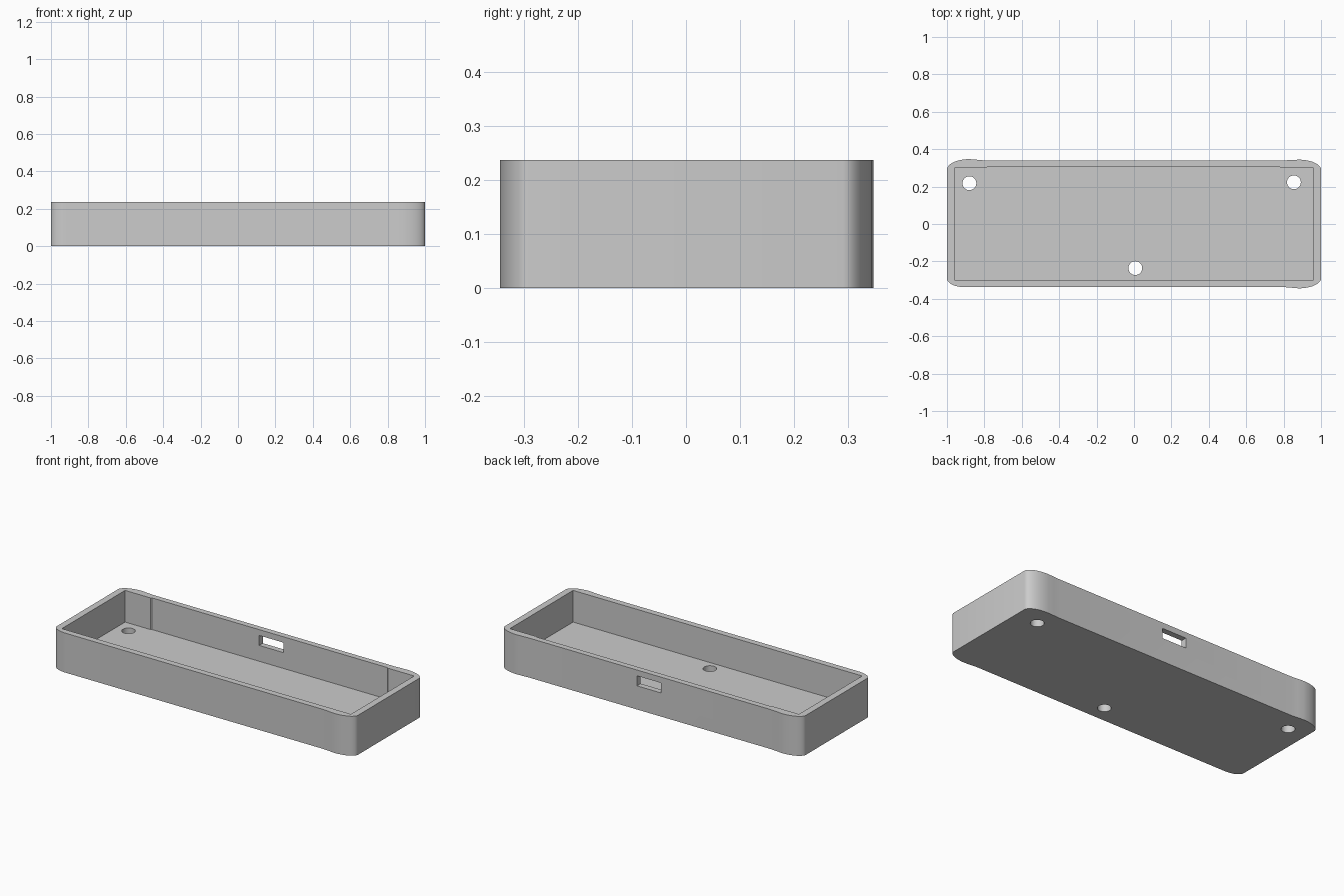
import bpy, bmesh
from math import sin, cos, pi, radians

if "Cube" in bpy.data.objects:
    bpy.data.objects.remove(bpy.data.objects["Cube"])

HEIGHT, FLOOR = 0.237, 0.047


def prism(name, outline, z0, z1):
    """Extrude a counter-clockwise xy outline from z0 to z1."""
    bm = bmesh.new()
    base = bm.faces.new([bm.verts.new((x, y, z0)) for x, y in outline])
    ext = bmesh.ops.extrude_face_region(bm, geom=[base])
    top = [v for v in ext["geom"] if isinstance(v, bmesh.types.BMVert)]
    bmesh.ops.translate(bm, verts=top, vec=(0, 0, z1 - z0))
    bmesh.ops.recalc_face_normals(bm, faces=bm.faces)
    mesh = bpy.data.meshes.new(name)
    bm.to_mesh(mesh)
    bm.free()
    obj = bpy.data.objects.new(name, mesh)
    bpy.context.collection.objects.link(obj)
    return obj


def corner(sx, sy, rx, apex, wall, steps=12):
    """Elliptical corner from the end wall, easing into the long wall."""
    ry = apex - 0.29
    pts = [(sx * (1 - rx + rx * cos(a)), sy * (0.29 + ry * sin(a)))
           for a in (pi / 2 * i / steps for i in range(steps + 1))]
    if apex > wall:
        pts += [(sx * (1 - rx - 0.04), sy * (apex + wall) / 2),
                (sx * (1 - rx - 0.08), sy * wall)]
    return pts if sx * sy > 0 else pts[::-1]


def cut(target, cutter):
    mod = target.modifiers.new("cut", "BOOLEAN")
    mod.operation, mod.solver, mod.object = "DIFFERENCE", "EXACT", cutter
    bpy.context.view_layer.objects.active = target
    bpy.ops.object.modifier_apply(modifier=mod.name)
    bpy.data.objects.remove(cutter)


# Outer body with softly bulging corners
outline = (corner(1, 1, 0.12, 0.344, 0.34) + corner(-1, 1, 0.12, 0.347, 0.34)
           + corner(-1, -1, 0.09, 0.337, 0.337) + corner(1, -1, 0.12, 0.344, 0.337))
tray = prism("tray_case", outline, 0, HEIGHT)

# Open cavity, slightly deeper along the middle of the back wall
cavity = [(-0.96, -0.30), (0.96, -0.30), (0.96, 0.30), (0.785, 0.30),
          (0.78, 0.305), (-0.785, 0.305), (-0.79, 0.30), (-0.96, 0.30)]
cut(tray, prism("cavity_cutter", cavity, FLOOR, HEIGHT + 0.1))

# Floor screw holes
for x, y in [(-0.88, 0.218), (0.855, 0.223), (0.007, -0.236)]:
    ring = [(x + 0.037 * cos(2 * pi * i / 32), y + 0.037 * sin(2 * pi * i / 32))
            for i in range(32)]
    cut(tray, prism("hole_cutter", ring, -0.05, FLOOR + 0.05))

# Cable slot through the back wall
slot = [(-0.073, 0.25), (0.087, 0.25), (0.087, 0.40), (-0.073, 0.40)]
cut(tray, prism("slot_cutter", slot, 0.142, 0.202))

bpy.ops.object.select_all(action="DESELECT")
tray.select_set(True)
bpy.context.view_layer.objects.active = tray
bpy.ops.object.shade_smooth_by_angle(angle=radians(30))
